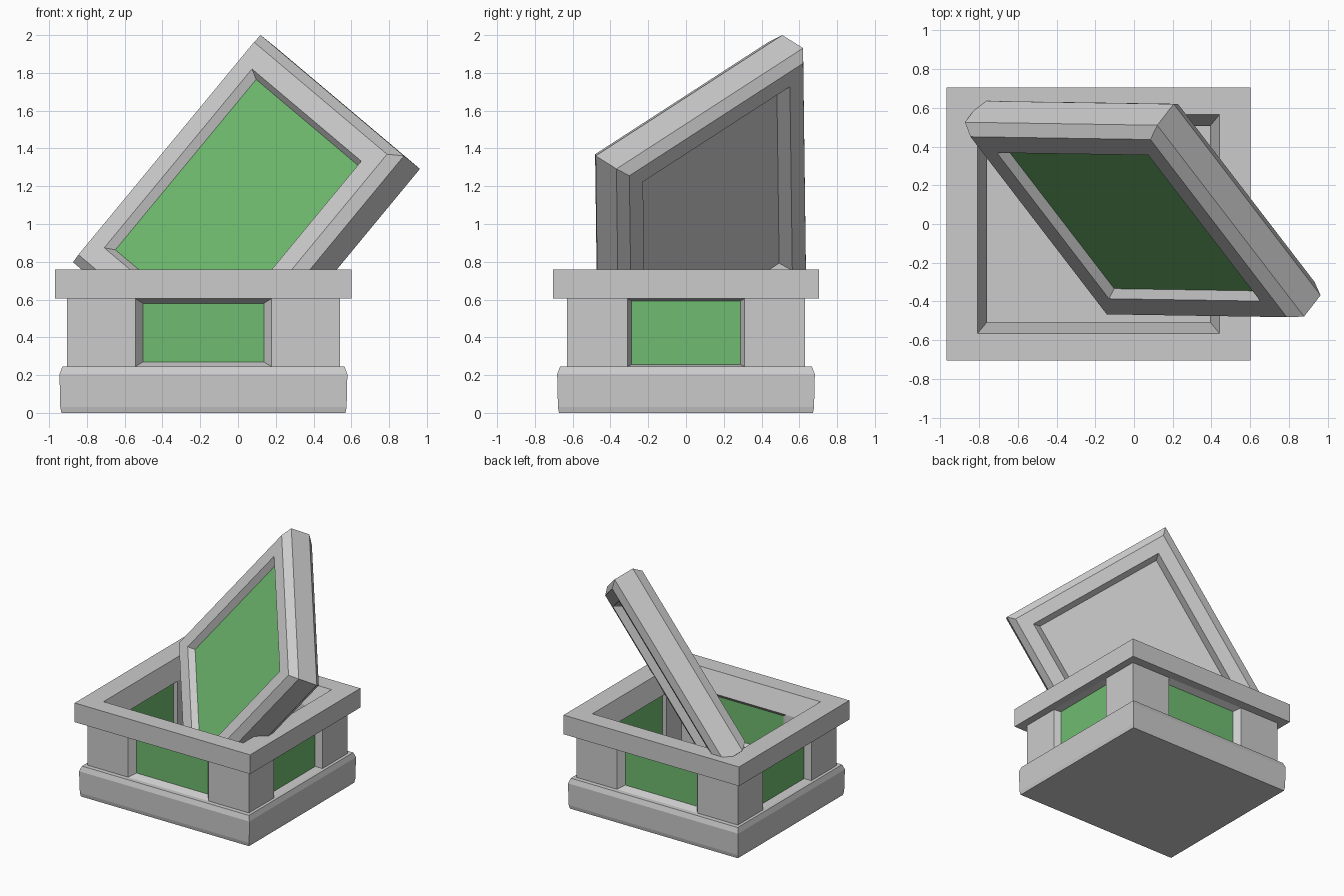
import bpy, bmesh, math
from mathutils import Matrix, Vector

if "Cube" in bpy.data.objects:
    bpy.data.objects.remove(bpy.data.objects["Cube"])

glass_mat = bpy.data.materials.new("green_glass")
glass_mat.diffuse_color = (0.16, 0.5, 0.16, 1)
glass_mat.use_nodes = True
glass_mat.node_tree.nodes["Principled BSDF"].inputs["Base Color"].default_value = glass_mat.diffuse_color


def finish(name, bm, matrix, mat=None):
    bmesh.ops.transform(bm, matrix=matrix, verts=bm.verts)
    bmesh.ops.recalc_face_normals(bm, faces=bm.faces)
    mesh = bpy.data.meshes.new(name)
    bm.to_mesh(mesh)
    bm.free()
    ob = bpy.data.objects.new(name, mesh)
    bpy.context.collection.objects.link(ob)
    if mat:
        mesh.materials.append(mat)
    return ob


def loft(name, sections, matrix, closed=False, mat=None):
    """Skin rectangles (half_x, half_y, z); closed makes a ring, otherwise ends are capped."""
    bm = bmesh.new()
    rings = [[bm.verts.new((sx * hx, sy * hy, z))
              for sx, sy in ((-1, -1), (1, -1), (1, 1), (-1, 1))]
             for hx, hy, z in sections]
    pairs = list(zip(rings, rings[1:]))
    if closed:
        pairs.append((rings[-1], rings[0]))
    else:
        bm.faces.new(rings[0])
        bm.faces.new(rings[-1])
    for a, b in pairs:
        for i in range(4):
            j = (i + 1) % 4
            bm.faces.new((a[i], a[j], b[j], b[i]))
    return finish(name, bm, matrix, mat)


box = Matrix.Translation((-0.183, 0, 0))
OX, OY = 0.7225, 0.63      # outer wall half sizes
IX, IY = 0.575, 0.505      # inner wall half sizes
Z0, Z1 = 0.245, 0.605      # window band
WX, WY = 0.36, 0.31        # window half widths

# hollow base and top rim
loft("base", [(0.752, 0.672, 0), (0.758, 0.678, 0.03), (0.762, 0.682, 0.205),
              (0.747, 0.667, Z0), (IX, IY, Z0), (IX, IY, 0.08)], box)
loft("rim", [(0.785, 0.705, Z1), (0.785, 0.705, 0.76),
             (0.625, 0.565, 0.76), (IX, IY, Z1)], box, closed=True)

# L-shaped corner posts
profile = [(OX, OY), (WX, OY), (WX, IY), (IX, IY), (IX, WY), (OX, WY)]
for i, (sx, sy) in enumerate(((-1, -1), (1, -1), (1, 1), (-1, 1))):
    bm = bmesh.new()
    face = bm.faces.new([bm.verts.new((sx * x, sy * y, Z0)) for x, y in profile])
    up = bmesh.ops.extrude_face_region(bm, geom=[face])["geom"]
    bmesh.ops.translate(bm, vec=(0, 0, Z1 - Z0),
                        verts=[v for v in up if isinstance(v, bmesh.types.BMVert)])
    finish(f"corner_post_{i}", bm, box)

# windows: bevelled frame and glass on each side (local z points inward)
upright = Matrix(((1, 0, 0, 0), (0, 0, 1, 0), (0, 1, 0, 0), (0, 0, 0, 1)))
hh = (Z1 - Z0) / 2
for i, side in enumerate(("front", "right", "back", "left")):
    long_side = i % 2 == 0
    w, dist, t = (WX, OY, OY - IY) if long_side else (WY, OX, OX - IX)
    dx, dz = (0.04, 0.025) if long_side else (0.022, 0.012)
    m = (box @ Matrix.Rotation(i * math.pi / 2, 4, 'Z')
         @ Matrix.Translation((0, -dist, Z0 + hh)) @ upright)
    loft(side + "_window_frame", [(w, hh, 0), (w - dx, hh - dz, 0.05),
                                  (w - dx, hh - dz, t - 0.02), (w, hh, t)], m, closed=True)
    loft(side + "_window_glass", [(w - dx, hh - dz, 0.05),
                                  (w - dx, hh - dz, t - 0.02)], m, mat=glass_mat)

# loose lid leaning in the box: local x and y along its edges, z towards its back
ax = Vector((0.637, -0.01, 0.771)).normalized()
ay = Vector((-0.543, 0.707, 0.457))
ay = (ay - ax * ay.dot(ax)).normalized()
az = ay.cross(ax)
centre = Vector((0.12, 0.51, 2.0)) - 0.78 * ax - 0.70 * ay
lid = Matrix((ax, ay, az)).transposed().to_4x4()
lid.translation = centre


def inset(*pairs):
    return [(0.78 - w, 0.70 - w, z) for w, z in pairs]


loft("lid_frame", inset((0.195, -0.01), (0.166, -0.055), (0.05, -0.055), (0, 0),
                        (0, 0.155), (0.048, 0.203), (0.149, 0.203), (0.187, 0.143)),
     lid, closed=True)
loft("lid_glass", inset((0.195, -0.01), (0.195, 0.02)), lid, mat=glass_mat)
loft("lid_back_panel", inset((0.187, 0.11), (0.187, 0.143)), lid)
